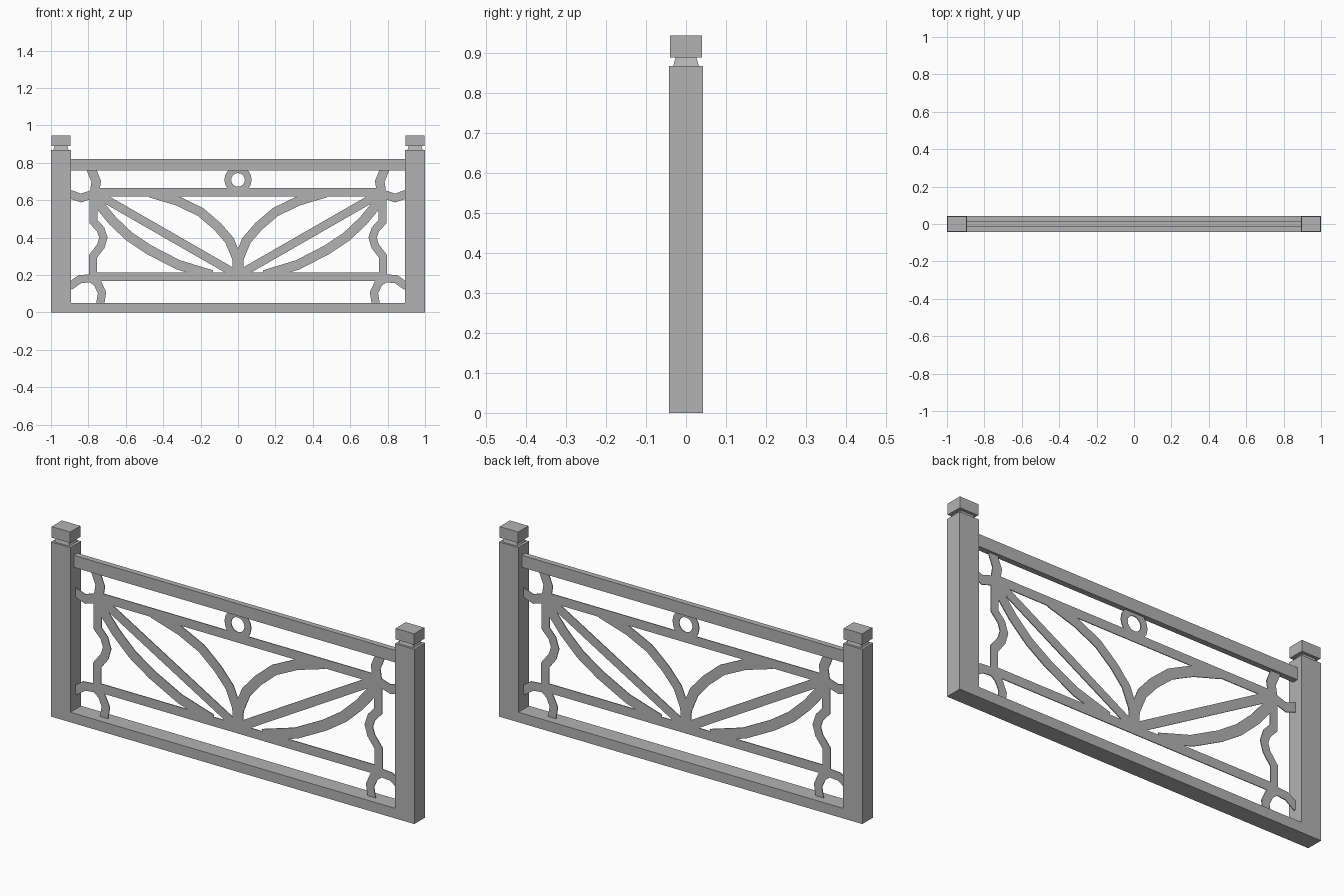
import bpy, bmesh, math
from mathutils import Vector

cube = bpy.data.objects.get("Cube")
if cube:
    bpy.data.objects.remove(cube, do_unlink=True)

GREY = (0.45, 0.45, 0.45, 1)
metal = bpy.data.materials.new("grey metal")
metal.use_nodes = True
metal.diffuse_color = GREY
metal.node_tree.nodes["Principled BSDF"].inputs["Base Color"].default_value = GREY

POST = 0.893   # inner face of the posts
SHEET = 0.004  # thickness of the ornament


def add_object(name, bm, mirror=False):
    bmesh.ops.recalc_face_normals(bm, faces=bm.faces)
    mesh = bpy.data.meshes.new(name)
    bm.to_mesh(mesh)
    bm.free()
    mesh.materials.append(metal)
    obj = bpy.data.objects.new(name, mesh)
    bpy.context.collection.objects.link(obj)
    if mirror:
        obj.modifiers.new("Mirror", "MIRROR").use_mirror_merge = False
    return obj


def block(name, x, half, z0, z1, taper=1, mirror=False):
    """Box centred at x, y = 0, with an optionally narrower top."""
    bm = bmesh.new()
    bmesh.ops.create_cube(bm, size=2)
    for v in bm.verts:
        s = taper if v.co.z > 0 else 1
        v.co = (x + v.co.x * half[0] * s, v.co.y * half[1] * s,
                z1 if v.co.z > 0 else z0)
    return add_object(name, bm, mirror)


def ribbon(name, points, width, closed=False, mirror=True):
    """Flat mitred strip along an x, z path, given a little thickness."""
    pts = [Vector(p) for p in points]
    n = len(pts)
    bm = bmesh.new()
    pairs = []
    for i, p in enumerate(pts):
        before = pts[i - 1] if i or closed else None
        after = pts[(i + 1) % n] if i < n - 1 or closed else None
        d1 = (p - before).normalized() if before else (after - p).normalized()
        d2 = (after - p).normalized() if after else d1
        tangent = (d1 + d2).normalized()
        side = Vector((-tangent.y, tangent.x)) * width / 2 / tangent.dot(d1)
        pairs.append([bm.verts.new((q.x, -SHEET / 2, q.y))
                      for q in (p + side, p - side)])
    for i in range(n if closed else n - 1):
        a, b = pairs[i], pairs[(i + 1) % n]
        bm.faces.new((a[0], a[1], b[1], b[0]))
    # Thicken the sheet
    geo = bmesh.ops.extrude_face_region(bm, geom=bm.faces[:], use_keep_orig=True)
    moved = [g for g in geo["geom"] if isinstance(g, bmesh.types.BMVert)]
    bmesh.ops.translate(bm, verts=moved, vec=(0, SHEET, 0))
    return add_object(name, bm, mirror)


# Posts with necks and caps
block("post", 0.9465, (0.0535, 0.042), 0, 0.869, mirror=True)
block("post_neck", 0.9465, (0.041, 0.032), 0.869, 0.89, 0.82, mirror=True)
block("post_cap", 0.9465, (0.051, 0.04), 0.89, 0.945, mirror=True)

# Rails
block("base_rail", 0, (POST, 0.042), 0, 0.05)
block("top_rail", 0, (POST, 0.014), 0.76, 0.82)
block("middle_rail", 0, (0.76, SHEET / 2), 0.62, 0.665)
block("lower_rail", 0, (0.76, SHEET / 2), 0.168, 0.214)

# Ring under the top rail
ring = [(0.055 * math.cos(a), 0.709 + 0.055 * math.sin(a))
        for a in (math.tau * i / 16 for i in range(16))]
ribbon("ring", ring, 0.036, closed=True, mirror=False)

# Leaf pattern
ribbon("diagonal_bar", [(0.01, 0.205), (0.75, 0.63)], 0.045)
ribbon("upper_leaf", [(0.47, 0.64), (0.32, 0.595), (0.2, 0.537), (0.11, 0.46),
                      (0.045, 0.385), (0.006, 0.29), (0, 0.19)], 0.05)
ribbon("lower_leaf", [(0.76, 0.6), (0.67, 0.49), (0.58, 0.405), (0.475, 0.335),
                      (0.32, 0.255), (0.14, 0.2)], 0.052)

# Scrolled side ornament
ribbon("upper_scroll", [(0.79, 0.78), (0.758, 0.7), (0.77, 0.625)], 0.05)
ribbon("upper_bracket", [(0.9, 0.633), (0.84, 0.612), (0.77, 0.635), (0.72, 0.643)], 0.045)
ribbon("side_stem", [(0.772, 0.63), (0.772, 0.485), (0.735, 0.445), (0.72, 0.4),
                     (0.733, 0.355), (0.775, 0.3), (0.775, 0.19)], 0.043)
ribbon("lower_scroll", [(0.9, 0.14), (0.845, 0.178), (0.785, 0.183), (0.75, 0.155),
                        (0.727, 0.105), (0.737, 0.045)], 0.043)
